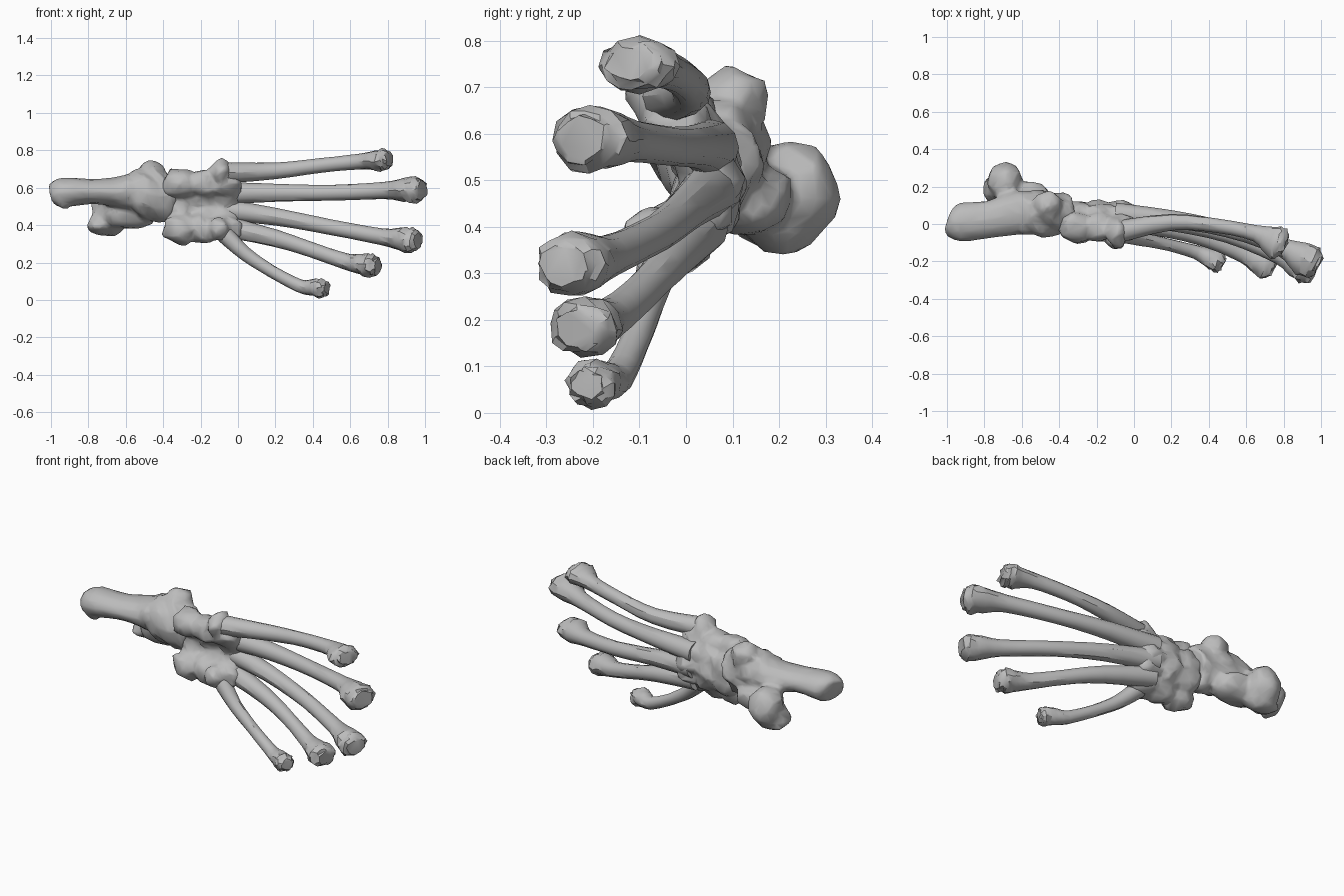
import bpy, bmesh, math, random
from mathutils import Vector, Matrix

if "Cube" in bpy.data.objects:
    bpy.data.objects.remove(bpy.data.objects["Cube"])

random.seed(4)
bone_grey = bpy.data.materials.new("bone_grey")
bone_grey.diffuse_color = (0.5, 0.5, 0.5, 1)
bone_grey.use_nodes = True
bone_grey.node_tree.nodes["Principled BSDF"].inputs["Base Color"].default_value = bone_grey.diffuse_color


def finish(name, bm, angle=32):
    bmesh.ops.recalc_face_normals(bm, faces=bm.faces)
    me = bpy.data.meshes.new(name)
    bm.to_mesh(me)
    bm.free()
    me.materials.append(bone_grey)
    ob = bpy.data.objects.new(name, me)
    bpy.context.collection.objects.link(ob)
    bpy.context.view_layer.objects.active = ob
    ob.select_set(True)
    bpy.ops.object.shade_smooth_by_angle(angle=math.radians(angle))
    ob.select_set(False)
    return ob


def jitter(r):
    return Vector([random.uniform(-r, r) for _ in range(3)])


def spline(p, i, t):
    # Catmull-Rom blend of every station value (position and radii)
    a, b, c, d = (p[max(0, min(len(p) - 1, i + k))] for k in (-1, 0, 1, 2))
    return [0.5 * (2 * q + (r - o) * t + (2 * o - 5 * q + 4 * r - s) * t * t
                   + (3 * q - o - 3 * r + s) * t ** 3)
            for o, q, r, s in zip(a, b, c, d)]


def loft(bm, stations, rough, steps=3, sides=12):
    # Elliptical tube; each station is x, y, z, depth radius, height radius
    pts = [spline(stations, i, k / steps)
           for i in range(len(stations) - 1) for k in range(steps)] + [stations[-1]]
    rings = []
    for i, p in enumerate(pts):
        t = (Vector(pts[min(i + 1, len(pts) - 1)][:3]) - Vector(pts[max(i - 1, 0)][:3])).normalized()
        u = (Vector((0, 1, 0)) - t * t.y).normalized()
        v = t.cross(u)
        r = rough if i > len(pts) - 2 * steps - 1 else rough * 0.1
        rings.append([bm.verts.new(Vector(p[:3]) + u * p[3] * math.cos(a) + v * p[4] * math.sin(a) + jitter(r))
                      for a in (2 * math.pi * k / sides for k in range(sides))])
    for a, b in zip(rings, rings[1:]):
        for k in range(sides):
            n = (k + 1) % sides
            bm.faces.new((a[k], a[n], b[n], b[k]))
    bm.faces.new(rings[0])
    bm.faces.new(rings[-1])


def long_bone(name, root, low, mid, neck, tip, shaft, head_y, head_z):
    # Shaft tapers from the root to the neck, then swells into a blocky head
    neck, tip = Vector(neck), Vector(tip)
    stations = [(*root, shaft * 1.4, shaft * 1.35), (*low, shaft * 1.05, shaft * 1.05),
                (*mid, shaft * 0.9, shaft * 0.92), (*neck, shaft * 1.05, shaft)]
    for along, swell in ((0.5, 0.9), (0.83, 1.0), (1.0, 0.62)):
        stations.append((*neck.lerp(tip, along), head_y * swell, head_z * swell))
    bm = bmesh.new()
    loft(bm, stations, 0.008)
    finish(name, bm)


def lump(bm, c, r, rough=0.013):
    m = Matrix.Translation(c) @ Matrix.Diagonal((*r, 1))
    for v in bmesh.ops.create_icosphere(bm, subdivisions=2, radius=1, matrix=m)["verts"]:
        v.co += jitter(rough)


# Five long bones fanning out from the midfoot
long_bone("first_long_bone", (-0.08, -0.04, 0.68), (0.2, 0.01, 0.69), (0.45, -0.01, 0.72),
          (0.65, -0.05, 0.74), (0.81, -0.12, 0.75), .042, .085, .058)
long_bone("second_long_bone", (-0.1, 0.05, 0.57), (0.2, 0.025, 0.573), (0.5, -0.03, 0.573),
          (0.78, -0.12, 0.585), (0.985, -0.225, 0.59), .046, .09, .07)
long_bone("third_long_bone", (-0.1, 0.06, 0.485), (0.2, 0.01, 0.445), (0.5, -0.06, 0.388),
          (0.77, -0.165, 0.338), (0.965, -0.265, 0.315), .045, .08, .068)
long_bone("fourth_long_bone", (-0.1, 0.03, 0.4), (0.2, -0.03, 0.33), (0.4, -0.09, 0.265),
          (0.58, -0.16, 0.205), (0.745, -0.235, 0.178), .044, .075, .062)
long_bone("fifth_long_bone", (-0.07, -0.05, 0.35), (0.04, -0.08, 0.245), (0.18, -0.11, 0.153),
          (0.33, -0.15, 0.075), (0.478, -0.215, 0.06), .036, .056, .05)

# Heel bone: flared rear end, waisted neck and thick front
bm = bmesh.new()
loft(bm, [(-0.985, 0.02, 0.565, .075, .065), (-0.93, 0.01, 0.575, .105, .08),
          (-0.77, 0.025, 0.58, .1, .067), (-0.62, 0.06, 0.575, .12, .09),
          (-0.5, 0.055, 0.575, .12, .135), (-0.34, 0.06, 0.53, .09, .12)], 0.015)
lump(bm, (-0.935, -0.005, 0.54), (.045, .075, .052))
# Rear process that drops below the neck
lump(bm, (-0.69, 0.22, 0.47), (.1, .11, .115))
lump(bm, (-0.71, 0.19, 0.405), (.105, .09, .07))
lump(bm, (-0.58, 0.13, 0.46), (.15, .1, .09))
# Raised joint on top of the ankle
lump(bm, (-0.46, 0.1, 0.67), (.085, .075, .075))
heel = finish("heel_and_ankle", bm)

# Midfoot: two rows of small bones set along a hollow arch
bm = bmesh.new()
for x, count, size in ((-0.31, 4, .085), (-0.19, 5, .08), (-0.07, 5, .07)):
    for k in range(count):
        f = k / (count - 1)
        bow = math.sin(math.pi * f)
        lump(bm, (x, -0.02 + 0.08 * bow, 0.62 - 0.24 * f), (.1, size - .01 * bow, size))
# Knuckles at the roots of the outermost bones
lump(bm, (-0.09, -0.05, 0.685), (.06, .085, .068))
lump(bm, (-0.1, -0.07, 0.38), (.06, .07, .065))
midfoot = finish("midfoot", bm)

# Fuse each cluster, then reduce it to chipped facets
for ob in (heel, midfoot):
    fuse = ob.modifiers.new("fuse", 'REMESH')
    fuse.mode = 'VOXEL'
    fuse.voxel_size = 0.014
    fuse.use_smooth_shade = True
    chip = ob.modifiers.new("chip", 'DECIMATE')
    chip.ratio = 0.16
